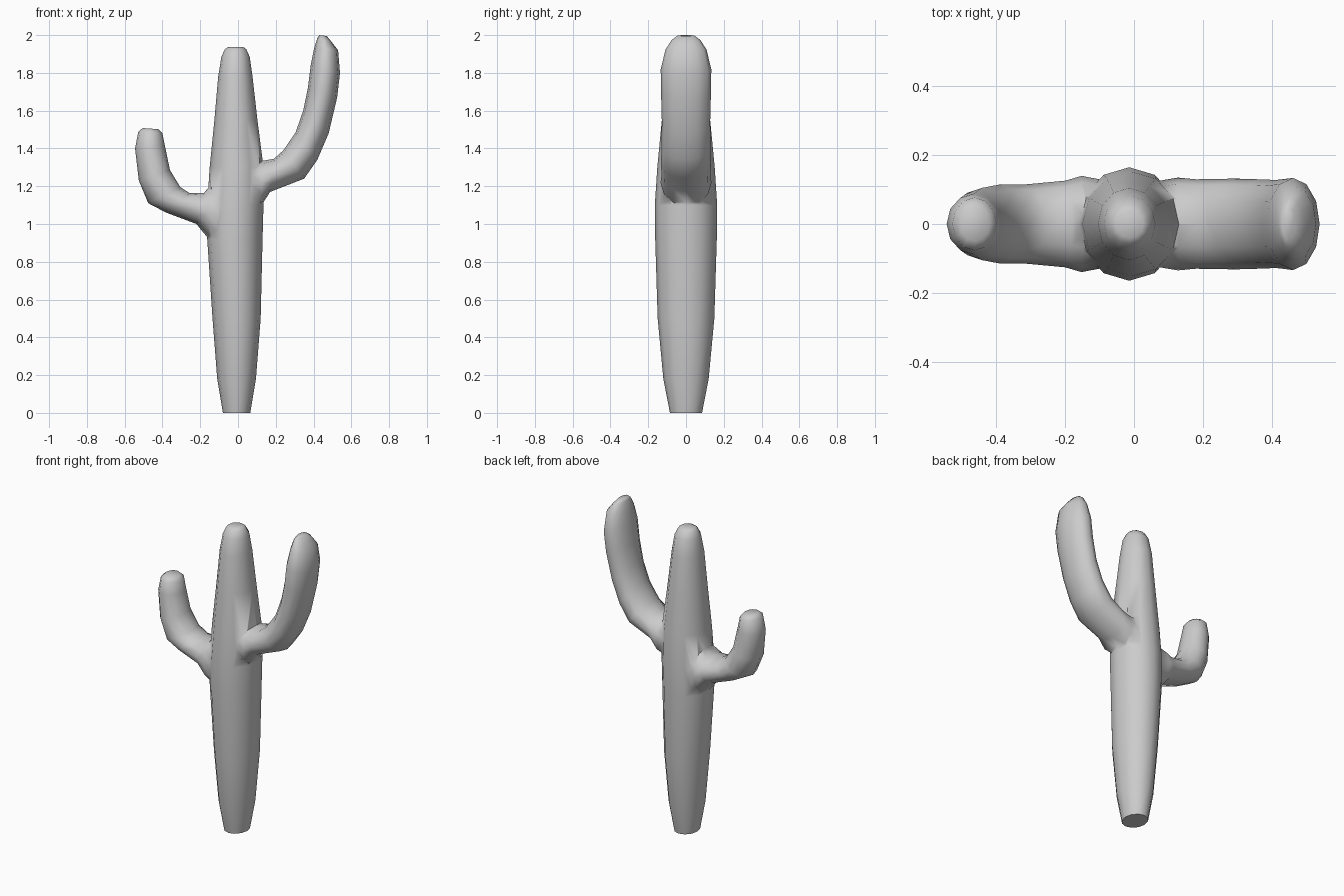
import bpy, bmesh, math
from mathutils import Vector

SIDES = 12

# Tube from sections (x1, z1, x2, z2, half_y): two silhouette points and a half depth
def limb(name, sections):
    bm = bmesh.new()
    rings = []
    for x1, z1, x2, z2, hy in sections:
        a, b = Vector((x1, 0, z1)), Vector((x2, 0, z2))
        mid, half = (a + b) / 2, (b - a) / 2
        ring = []
        for i in range(SIDES):
            t = 2 * math.pi * i / SIDES
            ring.append(bm.verts.new(mid + half * math.cos(t) + Vector((0, hy * math.sin(t), 0))))
        rings.append(ring)
    for r, s in zip(rings, rings[1:]):
        for i in range(SIDES):
            j = (i + 1) % SIDES
            bm.faces.new((r[i], r[j], s[j], s[i]))
    bm.faces.new(rings[0])
    bm.faces.new(rings[-1])
    bmesh.ops.recalc_face_normals(bm, faces=bm.faces)
    mesh = bpy.data.meshes.new(name)
    bm.to_mesh(mesh)
    bm.free()
    ob = bpy.data.objects.new(name, mesh)
    bpy.context.collection.objects.link(ob)
    return ob

# Tapered trunk
trunk = limb("cactus_body", [
    (-.08, 0, .065, 0, .085), (-.11, .18, .095, .18, .12),
    (-.135, .5, .12, .5, .15), (-.163, .92, .13, .92, .163),
    (-.163, 1.1, .135, 1.1, .165), (-.15, 1.3, .135, 1.3, .152),
    (-.125, 1.55, .103, 1.55, .128), (-.105, 1.78, .077, 1.78, .105),
    (-.088, 1.885, .062, 1.885, .083), (-.07, 1.925, .044, 1.925, .058),
    (-.052, 1.937, .028, 1.937, .04)])

# Tall right arm
right_arm = limb("right_arm", [
    (.04, 1.36, .04, 1.06, .12), (.13, 1.335, .125, 1.1, .135),
    (.19, 1.345, .17, 1.17, .13), (.24, 1.39, .35, 1.24, .132),
    (.305, 1.485, .42, 1.34, .13), (.345, 1.6, .48, 1.48, .128),
    (.37, 1.72, .525, 1.67, .132), (.385, 1.84, .54, 1.8, .134),
    (.403, 1.93, .53, 1.92, .108), (.42, 1.985, .495, 1.965, .075),
    (.43, 2.0, .47, 1.995, .045)])

# Short left arm
left_arm = limb("left_arm", [
    (-.05, 1.22, -.05, .85, .12), (-.15, 1.2, -.155, .92, .14),
    (-.18, 1.165, -.22, 1.0, .126), (-.255, 1.163, -.38, 1.06, .115),
    (-.305, 1.195, -.475, 1.11, .115), (-.36, 1.285, -.525, 1.23, .105),
    (-.386, 1.41, -.545, 1.4, .088), (-.4, 1.48, -.528, 1.488, .077),
    (-.42, 1.502, -.505, 1.508, .05)])

# Fuse the arms into the trunk
bpy.context.view_layer.objects.active = trunk
trunk.select_set(True)
for arm in (right_arm, left_arm):
    mod = trunk.modifiers.new("union", 'BOOLEAN')
    mod.operation = 'UNION'
    mod.solver = 'EXACT'
    mod.object = arm
    bpy.ops.object.modifier_apply(modifier=mod.name)
    bpy.data.objects.remove(arm)
bpy.ops.object.shade_smooth_by_angle(angle=math.radians(65))
